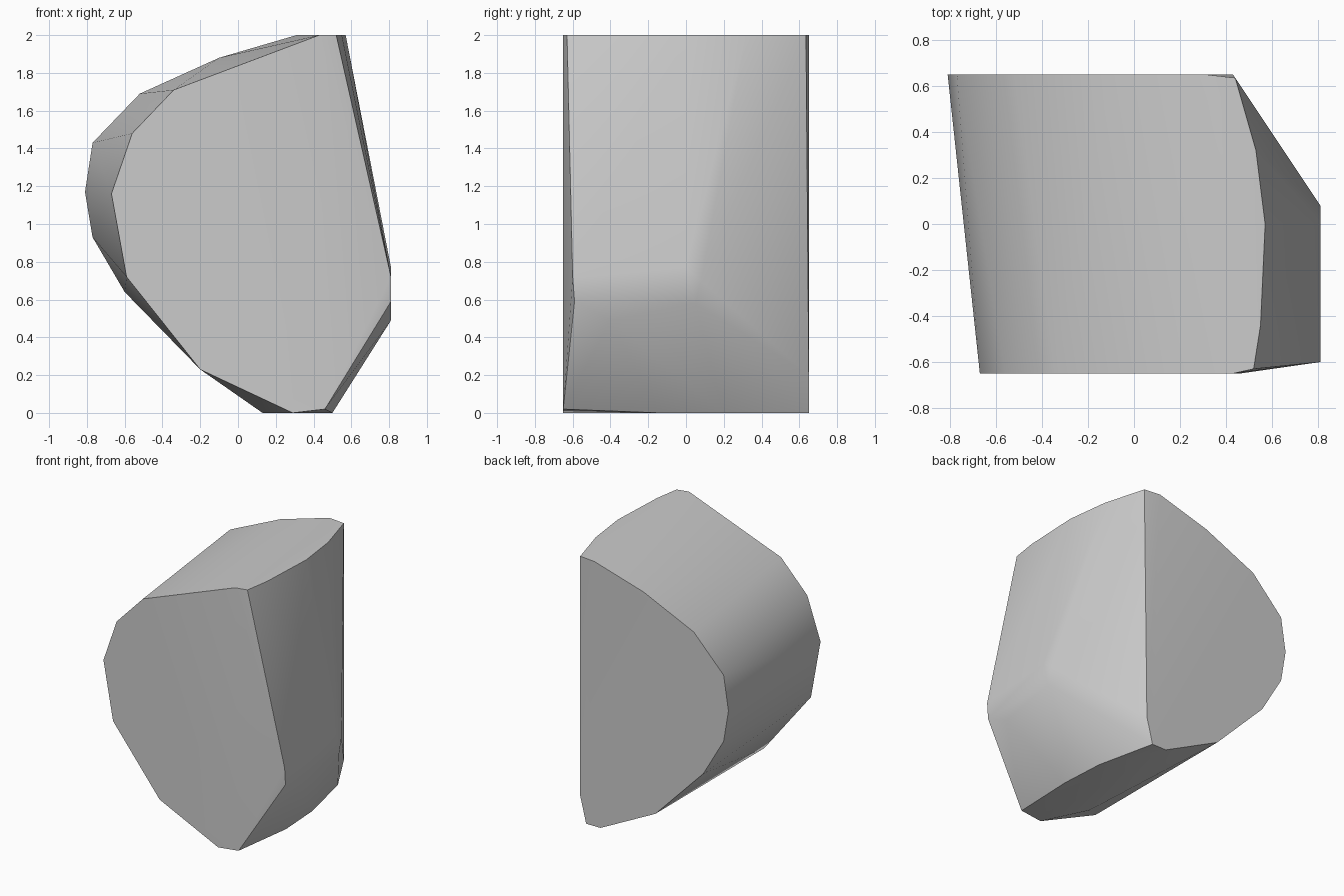
import bpy
import bmesh
import math

cube = bpy.data.objects.get("Cube")
if cube:
    bpy.data.objects.remove(cube, do_unlink=True)


def flat_material(name, colour):
    material = bpy.data.materials.new(name)
    material.use_nodes = True
    material.diffuse_color = colour
    shader = material.node_tree.nodes["Principled BSDF"]
    shader.inputs["Base Color"].default_value = colour
    return material


def place_on_y(outline, y):
    """Stand an x, z outline on a plane of constant depth."""
    return [(x, y, z) for x, z in outline]


def place_on_z(outline, z):
    """Lay an x, y outline on a level plane."""
    return [(x, y, z) for x, y in outline]


def place_on_x(outline, x):
    """Stand a y, z outline on the side plane."""
    return [(x, y, z) for y, z in outline]


# Large cut face at the front
front_outline = [(0.43, 2), (-0.34, 1.71), (-0.56, 1.48), (-0.67, 1.16),
                 (-0.59, 0.72), (-0.2, 0.23), (0.29, 0), (0.46, 0.02)]

# Large cut face at the back, with a rounded edge on the right
back_outline = [(0.31, 2), (-0.1, 1.88), (-0.52, 1.69), (-0.77, 1.43),
                (-0.81, 1.17), (-0.77, 0.93), (-0.6, 0.64), (-0.2, 0.23),
                (0.26, 0), (0.38, 0), (0.43, 0.2)]

# Curved rim of the top, bottom edge, and blunt corner on the left
top_rim = [(0.44, 0.635), (0.53, 0.32), (0.57, 0), (0.55, -0.44), (0.52, -0.63)]
bottom_rim = [(0.13, -0.32), (0.5, -0.14), (0.48, 0.2)]
side_corner = [(-0.59, 0.59), (-0.4, 0.49), (0.05, 0.58),
               (0.08, 0.7), (0, 0.77), (-0.6, 0.72)]

points = (place_on_y(front_outline, -0.65) + place_on_y(back_outline, 0.65)
          + place_on_z(top_rim, 2) + place_on_z(bottom_rim, 0)
          + place_on_x(side_corner, 0.81))

# Wrap the outlines in one faceted solid
bm = bmesh.new()
for point in points:
    bm.verts.new(point)
bmesh.ops.convex_hull(bm, input=bm.verts[:], use_existing_faces=False)
loose = [v for v in bm.verts if not v.link_faces]
bmesh.ops.delete(bm, geom=loose, context="VERTS")
bmesh.ops.dissolve_limit(bm, angle_limit=math.radians(1), verts=bm.verts[:],
                         edges=bm.edges[:])
bmesh.ops.recalc_face_normals(bm, faces=bm.faces[:])

mesh = bpy.data.meshes.new("rock_chunk")
bm.to_mesh(mesh)
bm.free()
mesh.materials.append(flat_material("stone grey", (0.6, 0.6, 0.6, 1)))

rock = bpy.data.objects.new("rock_chunk", mesh)
bpy.context.collection.objects.link(rock)

# Soften the shallow facets and keep the broken edges crisp
bpy.ops.object.select_all(action="DESELECT")
rock.select_set(True)
bpy.context.view_layer.objects.active = rock
bpy.ops.object.shade_smooth_by_angle(angle=math.radians(46))
